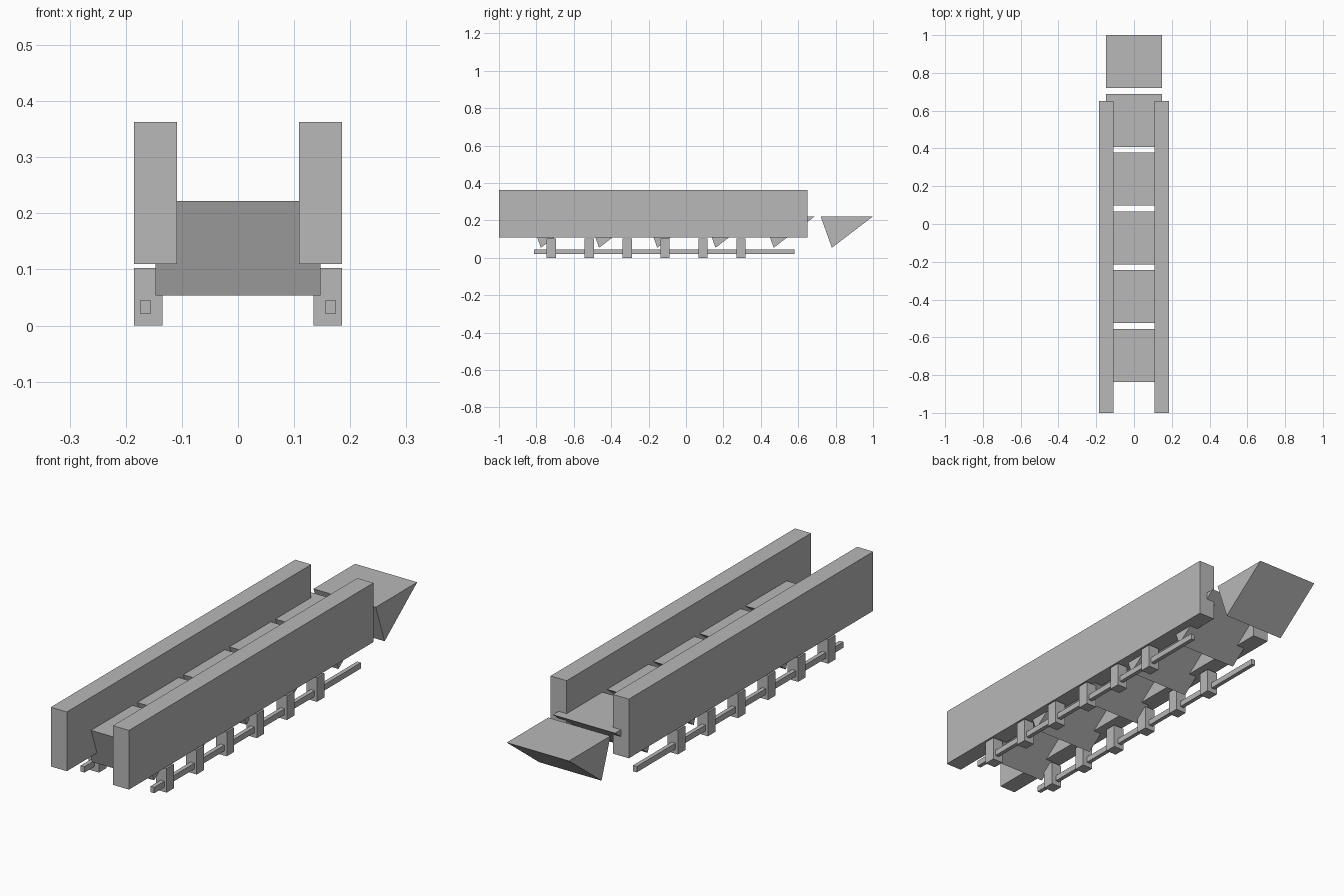
import bpy
import bmesh

cube = bpy.data.objects.get("Cube")
if cube:
    bpy.data.objects.remove(cube, do_unlink=True)

grey = bpy.data.materials.new("plain grey")
grey.use_nodes = True
colour = (0.48, 0.48, 0.48, 1)
grey.diffuse_color = colour
grey.node_tree.nodes["Principled BSDF"].inputs["Base Color"].default_value = colour


def prism(name, profile, x0, x1):
    """Extrude a closed (y, z) profile along x."""
    bm = bmesh.new()
    face = bm.faces.new([bm.verts.new((x0, y, z)) for y, z in profile])
    out = bmesh.ops.extrude_face_region(bm, geom=[face])
    moved = [v for v in out["geom"] if isinstance(v, bmesh.types.BMVert)]
    bmesh.ops.translate(bm, verts=moved, vec=(x1 - x0, 0, 0))
    bmesh.ops.recalc_face_normals(bm, faces=bm.faces)
    mesh = bpy.data.meshes.new(name)
    bm.to_mesh(mesh)
    bm.free()
    mesh.materials.append(grey)
    obj = bpy.data.objects.new(name, mesh)
    bpy.context.collection.objects.link(obj)
    return obj


def side_boxes(name, x, y, z):
    """A box on each side of the centre line."""
    profile = [(y[0], z[0]), (y[1], z[0]), (y[1], z[1]), (y[0], z[1])]
    prism(name + "_left", profile, x[0], x[1])
    prism(name + "_right", profile, -x[1], -x[0])


# Tall side walls
side_boxes("side_wall", (0.109, 0.185), (-1, 0.65), (0.11, 0.363))

# Row of wedge-shaped buckets
for i in range(6):
    y = -0.836 + 0.3112 * i
    prism(f"bucket_{i + 1}", [(y, 0.222), (y + 0.28, 0.222), (y + 0.06, 0.054)],
          -0.147, 0.147)

# Feet under each wall, joined by a long bar
for i in range(6):
    y = -0.721 + 0.203 * i
    side_boxes(f"foot_{i + 1}", (0.135, 0.185), (y - 0.025, y + 0.025), (0, 0.103))
side_boxes("foot_bar", (0.156, 0.174), (-0.814, 0.581), (0.0205, 0.0455))
